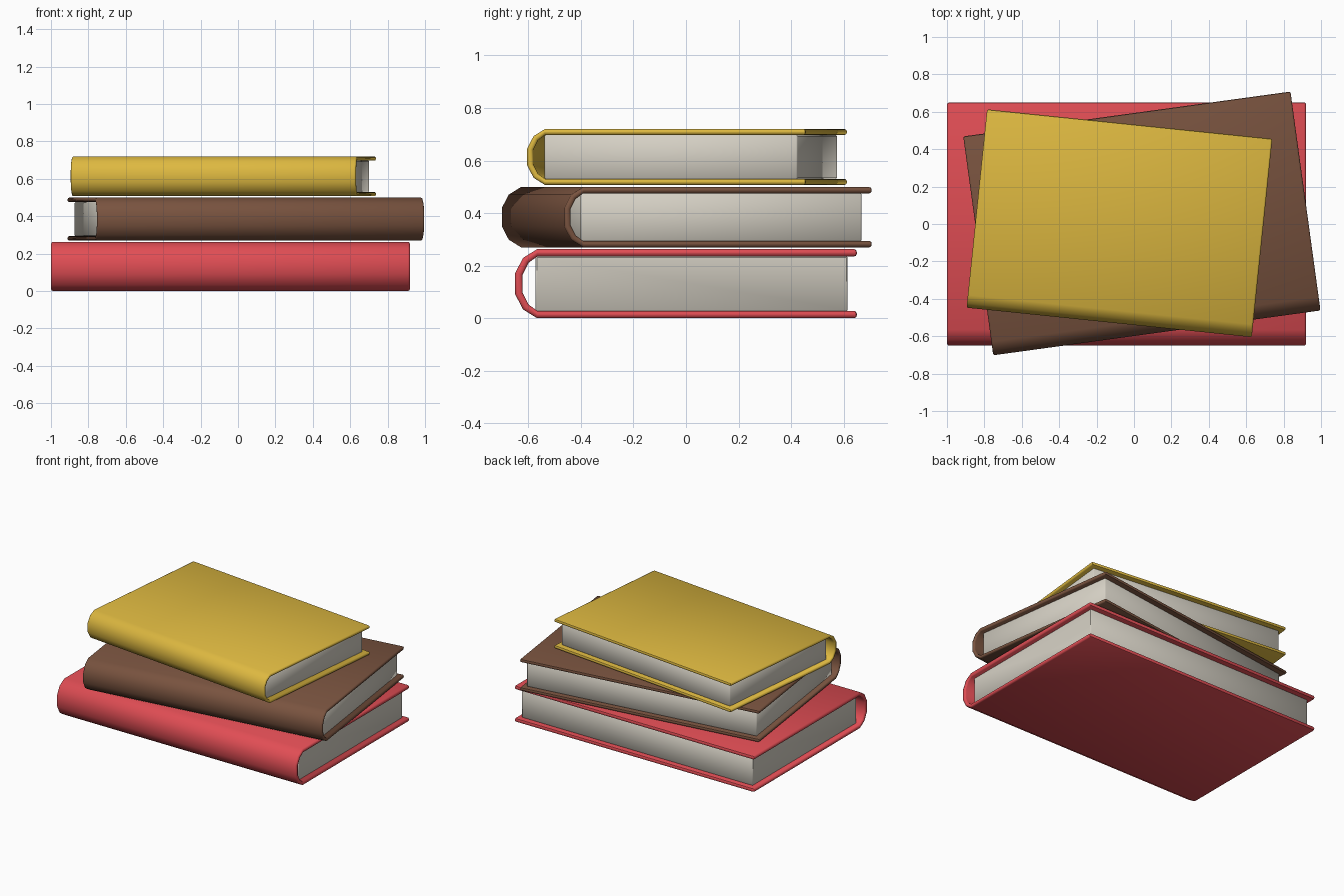
import bpy, bmesh, math

if "Cube" in bpy.data.objects:
    bpy.data.objects.remove(bpy.data.objects["Cube"])


def srgb(r, g, b):
    lin = lambda c: c / 12.92 if c <= 0.04045 else ((c + 0.055) / 1.055) ** 2.4
    return tuple(lin(c / 255) for c in (r, g, b)) + (1.0,)


def material(name, rgb):
    m = bpy.data.materials.new(name)
    m.diffuse_color = srgb(*rgb)
    m.use_nodes = True
    m.node_tree.nodes["Principled BSDF"].inputs["Base Color"].default_value = m.diffuse_color
    return m


def add_object(name, bm, mat, loc, angle, bevel, segments):
    bmesh.ops.recalc_face_normals(bm, faces=bm.faces)
    me = bpy.data.meshes.new(name)
    bm.to_mesh(me)
    bm.free()
    me.materials.append(mat)
    ob = bpy.data.objects.new(name, me)
    bpy.context.collection.objects.link(ob)
    ob.location = loc
    ob.rotation_euler.z = math.radians(angle)
    # Soften only the square edges, not the spine facets
    mod = ob.modifiers.new("soft_edges", "BEVEL")
    mod.width = bevel
    mod.segments = segments
    mod.limit_method = "ANGLE"
    mod.angle_limit = math.radians(60)
    bpy.ops.object.select_all(action="DESELECT")
    ob.select_set(True)
    bpy.context.view_layer.objects.active = ob
    bpy.ops.object.modifier_apply(modifier=mod.name)
    bpy.ops.object.shade_smooth_by_angle(angle=math.radians(45))


def cover(name, length, depth, h, t, mat, loc, angle):
    # C-shaped profile: outer and inner outlines, spine towards -y
    k = h / 0.26
    y0 = -depth / 2
    outer = [(depth, 0), (0.083 * k, 0), (0.030 * k, 0.033 * k), (0, 0.09 * k)]
    inner = [(depth, t), (0.083 * k, t),
             (0.030 * k + 0.73 * t, 0.033 * k + 0.68 * t), (t, 0.09 * k + 0.24 * t)]
    outer += [(y, h - z) for y, z in reversed(outer)]
    inner += [(y, h - z) for y, z in reversed(inner)]
    bm = bmesh.new()
    rings = [[[bm.verts.new((x, y0 + y, z)) for y, z in line] for line in (outer, inner)]
             for x in (-length / 2, length / 2)]
    (lo, li), (ro, ri) = rings
    n = len(outer)
    for i in range(n - 1):
        for a, b in ((lo, ro), (li, ri), (lo, li), (ro, ri)):
            bm.faces.new((a[i], a[i + 1], b[i + 1], b[i]))
    for i in (0, n - 1):
        bm.faces.new((lo[i], ro[i], ri[i], li[i]))
    add_object(name, bm, mat, loc, angle, t * 0.4, 2)


def pages(name, length, depth, h, t, mat, loc, angle):
    # Paper block, set in from the cover edges and spine
    k = h / 0.26
    inset = 0.035
    y_lo, y_hi = -depth / 2 + 0.077 * k, depth / 2 - inset
    bm = bmesh.new()
    bmesh.ops.create_cube(bm, size=1)
    for v in bm.verts:
        v.co.x *= length - 2 * inset
        v.co.y = (y_lo + y_hi) / 2 + v.co.y * (y_hi - y_lo)
        v.co.z = h / 2 + v.co.z * (h - 1.9 * t)
    add_object(name, bm, mat, loc, angle, 0.005, 1)


paper = material("paper", (214, 209, 197))
red = material("red_cover", (224, 77, 84))
brown = material("brown_cover", (121, 83, 63))
yellow = material("yellow_cover", (221, 184, 64))

# name, length, depth, height, board thickness, material, location, turn
books = [
    ("bottom_book", 1.92, 1.30, 0.263, 0.028, red, (-0.04, 0, 0), 0),
    ("middle_book", 1.766, 1.181, 0.229, 0.024, brown, (0.042, 0.003, 0.27), 7.8),
    ("top_book", 1.533, 1.066, 0.213, 0.023, yellow, (-0.078, 0.004, 0.507), -5.9),
]
for name, length, depth, h, t, mat, loc, angle in books:
    cover(name + "_cover", length, depth, h, t, mat, loc, angle)
    pages(name + "_pages", length, depth, h, t, paper, loc, angle)
